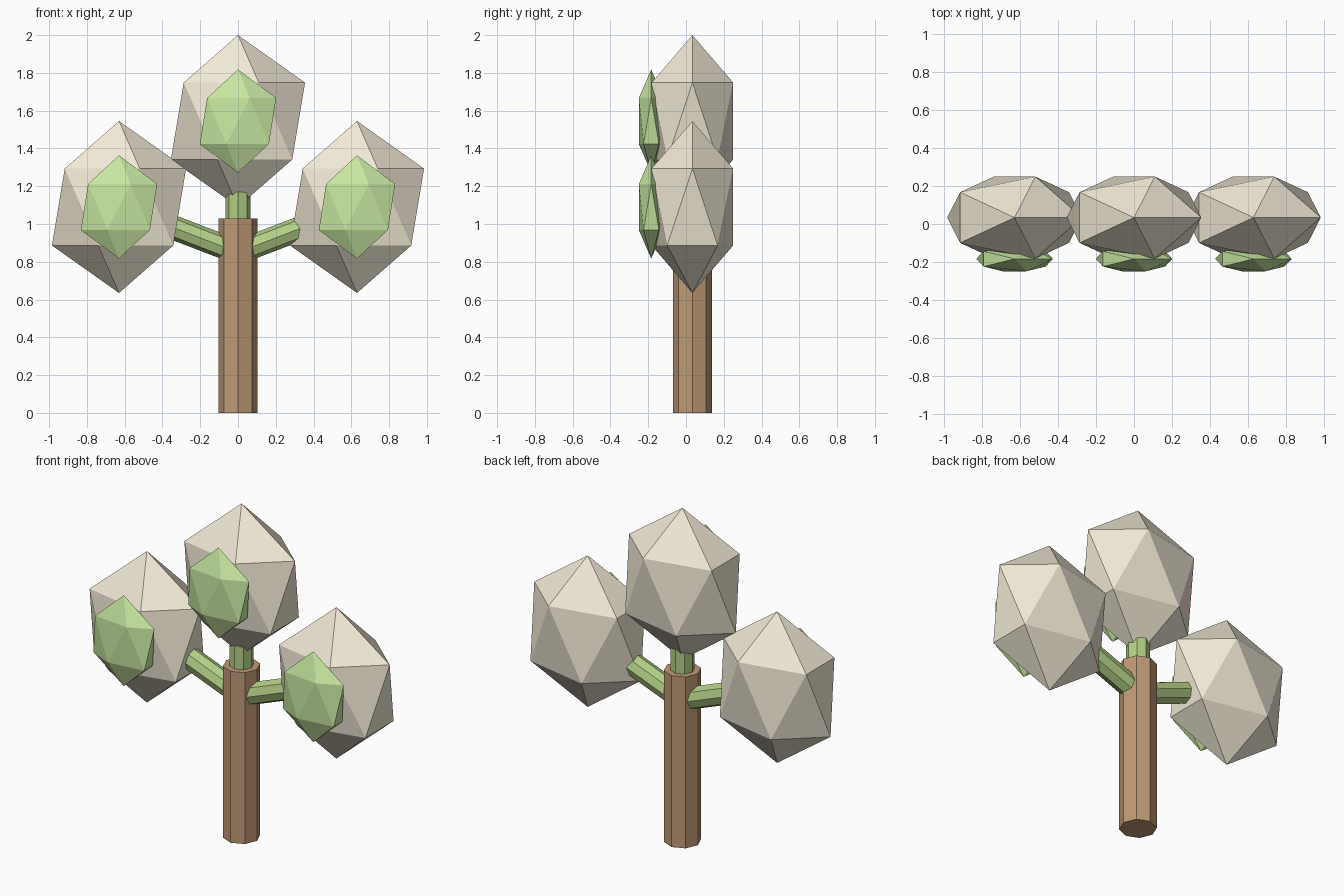
import bpy
from math import radians, sin, cos

if "Cube" in bpy.data.objects:
    bpy.data.objects.remove(bpy.data.objects["Cube"])


def material(name, rgb):
    m = bpy.data.materials.new(name)
    m.diffuse_color = (*rgb, 1)
    m.use_nodes = True
    m.node_tree.nodes["Principled BSDF"].inputs["Base Color"].default_value = m.diffuse_color
    return m


BARK = material("bark", (0.52, 0.32, 0.18))
STEM = material("stem_green", (0.45, 0.62, 0.24))
TAN = material("crown_tan", (0.88, 0.82, 0.67))
LEAF = material("leaf_green", (0.58, 0.80, 0.36))
Y = 0.034  # depth of the trunk axis


def finish(name, mat):
    obj = bpy.context.object
    obj.name = name
    obj.data.materials.append(mat)
    return obj


def gem(name, loc, size, mat):
    """Stretched 20-sided ball."""
    bpy.ops.mesh.primitive_ico_sphere_add(subdivisions=1, radius=1, location=loc)
    obj = finish(name, mat)
    obj.scale = size


def rod(name, base, length, radius, tilt, mat):
    """Eight-sided rod leaning towards x by tilt degrees."""
    a = radians(tilt)
    mid = (base[0] + sin(a) * length / 2, base[1], base[2] + cos(a) * length / 2)
    bpy.ops.mesh.primitive_cylinder_add(vertices=8, radius=radius, depth=length,
                                        location=mid, rotation=(0, a, 0))
    finish(name, mat)


# Trunk and the three green branches
rod("trunk", (0, Y, 0), 1.03, 0.103, 0, BARK)
rod("top_branch", (0, Y, 0.85), 0.32, 0.066, 0, STEM)
for side, s in (("left", -1), ("right", 1)):
    rod(side + "_branch", (0, Y, 0.85), 0.45, 0.064, s * 69, STEM)

# Crowns, each with a flat leaf cluster on the front
for side, x, z in (("left", -0.63, 1.09), ("top", 0, 1.545), ("right", 0.63, 1.09)):
    gem(side + "_crown", (x, Y, z), (0.397, 0.254, 0.455), TAN)
    gem(side + "_leaf_cluster", (x, -0.184, z), (0.226, 0.077, 0.273), LEAF)
